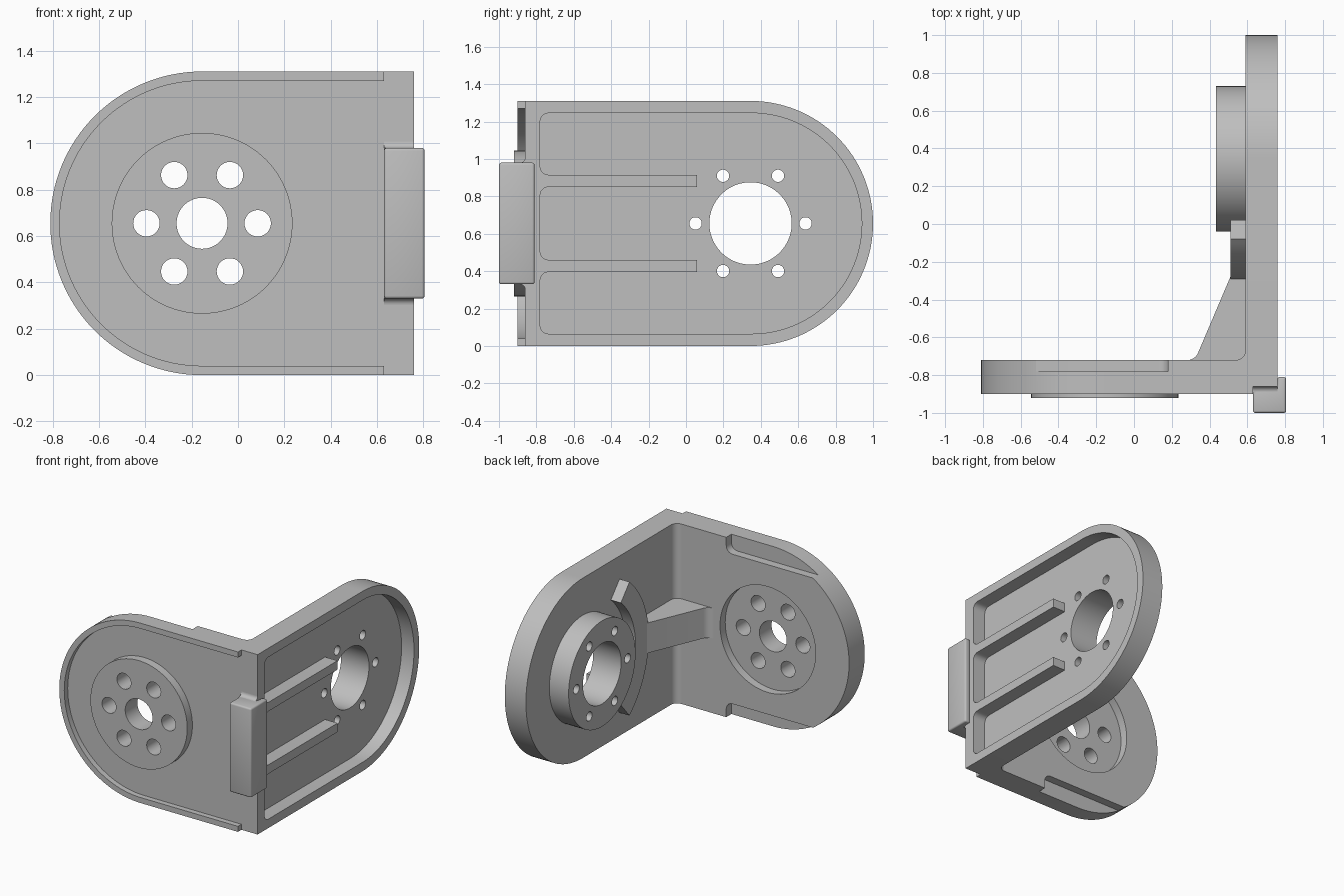
import bpy, bmesh, math
from mathutils import Vector

if "Cube" in bpy.data.objects:
    bpy.data.objects.remove(bpy.data.objects["Cube"])

GREY = bpy.data.materials.new("plain_grey")
GREY.use_nodes = True
GREY.diffuse_color = (0.52, 0.52, 0.52, 1)
GREY.node_tree.nodes["Principled BSDF"].inputs["Base Color"].default_value = GREY.diffuse_color

H = 1.31            # bracket height
MID = H / 2         # height of both bores, and radius of the round ends
FX, SY = -0.155, 0.345   # bore centres: x on front plate, y on side plate


def rounded(corners):
    """Polygon outline; a third value on a corner is its fillet radius."""
    pts, n = [], len(corners)
    for i, c in enumerate(corners):
        p = Vector(c[:2])
        r = c[2] if len(c) > 2 else 0
        if not r:
            pts.append(p)
            continue
        u = (Vector(corners[i - 1][:2]) - p).normalized()
        v = (Vector(corners[(i + 1) % n][:2]) - p).normalized()
        half = u.angle(v) / 2
        centre = p + (u + v).normalized() * (r / math.sin(half))
        t = r / math.tan(half)
        a, b = p + u * t - centre, p + v * t - centre
        start = math.atan2(a.y, a.x)
        turn = (math.atan2(b.y, b.x) - start + math.pi) % math.tau - math.pi
        steps = max(6, int(r * 50))
        for k in range(steps + 1):
            ang = start + turn * k / steps
            pts.append(centre + Vector((math.cos(ang), math.sin(ang))) * r)
    return pts


def circle(cx, cy, r, n=64):
    return [Vector((cx + r * math.cos(math.tau * k / n), cy + r * math.sin(math.tau * k / n)))
            for k in range(n)]


def rect(a0, b0, a1, b1):
    return rounded([(a0, b0), (a1, b0), (a1, b1), (a0, b1)])


def prism(name, axis, outline, lo, hi):
    """Extrude an outline along an axis from lo to hi."""
    place = {"x": lambda p, d: (d, p.x, p.y),
             "y": lambda p, d: (p.x, d, p.y),
             "z": lambda p, d: (p.x, p.y, d)}[axis]
    bm = bmesh.new()
    face = bm.faces.new([bm.verts.new(place(p, lo)) for p in outline])
    bmesh.ops.remove_doubles(bm, verts=bm.verts[:], dist=1e-5)
    face = bm.faces[:][0]
    ext = bmesh.ops.extrude_face_region(bm, geom=[face], use_keep_orig=True)
    move = Vector(place(Vector((0, 0)), hi - lo))
    bmesh.ops.translate(bm, vec=move, verts=[g for g in ext["geom"] if isinstance(g, bmesh.types.BMVert)])
    bmesh.ops.recalc_face_normals(bm, faces=bm.faces[:])
    mesh = bpy.data.meshes.new(name)
    bm.to_mesh(mesh)
    bm.free()
    mesh.materials.append(GREY)
    obj = bpy.data.objects.new(name, mesh)
    bpy.context.collection.objects.link(obj)
    return obj


def bake(obj):
    """Replace the mesh with its modified result."""
    bpy.context.view_layer.update()
    deps = bpy.context.evaluated_depsgraph_get()
    mesh = bpy.data.meshes.new_from_object(obj.evaluated_get(deps))
    obj.modifiers.clear()
    obj.data = mesh


def cut(targets, axis, outline, lo, hi):
    cutter = prism("cutter", axis, outline, lo, hi)
    cutter.hide_render = True
    for obj in targets:
        mod = obj.modifiers.new("cut", "BOOLEAN")
        mod.operation, mod.solver, mod.object = "DIFFERENCE", "EXACT", cutter
        bake(obj)
    bpy.data.objects.remove(cutter)


def bolt_ring(targets, axis, centre, spread, r, lo, hi):
    for k in range(6):
        ang = math.tau * k / 6
        cut(targets, axis, circle(centre + spread * math.cos(ang), MID + spread * math.sin(ang), r, 32), lo, hi)


# Front plate: raised rim round a shallow panel
front = prism("front_plate", "y", rounded(
    [(0.63, 0), (0.63, H), (FX - MID, H, MID), (FX - MID, 0, MID)]), -0.90, -0.72)
rim = 0.04
cut([front], "y", rounded([(1, rim), (1, H - rim), (FX - MID + rim, H - rim, MID - rim),
                           (FX - MID + rim, rim, MID - rim)]), -1, -0.86)
# Edge slots on the back
cut([front], "y", rounded([(-1, 1.2), (0.18, 1.2, 0.05), (0.18, 1.5), (-1, 1.5)]), -0.78, -0.6)
cut([front], "y", rounded([(-1, H - 1.2), (0.18, H - 1.2, 0.05), (0.18, -0.2), (-1, -0.2)]), -0.78, -0.6)
# Round recess on the back, matching disc on the front, and holes
cut([front], "y", circle(FX, MID, 0.385, 96), -0.78, -0.6)
disc = prism("front_disc", "y", circle(FX, MID, 0.39, 96), -0.92, -0.86)
cut([front, disc], "y", circle(FX, MID, 0.11), -1.1, -0.5)
bolt_ring([front, disc], "y", FX, 0.24, 0.057, -1.1, -0.5)

# Side plate with a ribbed pocket on its outer face
side = prism("side_plate", "x", rounded(
    [(-0.86, 0), (1, 0, MID), (1, H, MID), (-0.86, H)]), 0.59, 0.76)
w, f, tip = -0.78, 0.045, 0.06
cut([side], "x", rounded([
    (w, 0.065, f), (0.94, 0.065, 0.59), (0.94, H - 0.065, 0.59), (w, H - 0.065, f),
    (w, 0.915, f), (tip, 0.915), (tip, 0.85), (w, 0.85, f),
    (w, 0.46, f), (tip, 0.46), (tip, 0.395), (w, 0.395, f)]), 0.66, 0.9)

# Bearing boss on the inner face, bored together with the plate
boss = prism("bearing_boss", "x", circle(SY, MID, 0.385, 96), 0.435, 0.59)
cut([side, boss], "x", circle(SY, MID, 0.22, 96), 0.3, 0.9)
bolt_ring([side, boss], "x", SY, 0.294, 0.033, 0.3, 0.9)

# Curved stop rib facing the front plate
sweep = [math.pi + math.radians(49) * k / 16 for k in range(-16, 17)]
arc = [Vector((SY + r * math.cos(a), MID + r * math.sin(a)))
       for r, angles in ((0.645, sweep), (0.493, sweep[::-1])) for a in angles]
stop = prism("curved_stop", "x", arc, 0.51, 0.59)

# Gusset and inside corner fillet
gusset = prism("gusset", "z", rounded(
    [(0.6, -0.73), (0.28, -0.73), (0.28, -0.72), (0.323, -0.72, 0.06),
     (0.51, -0.28), (0.6, -0.28)]), MID - 0.11, MID + 0.11)
fillet = prism("corner_fillet", "z", rounded(
    [(0.6, -0.73), (0.53, -0.73), (0.53, -0.72), (0.59, -0.72, 0.05),
     (0.59, -0.66), (0.6, -0.66)]), 0, H)

# Corner block wrapping the outer edge, blended into the panel above and below
block = prism("corner_block", "z", rounded(
    [(0.63, -1), (0.805, -1), (0.805, -0.81), (0.76, -0.81), (0.76, -0.86), (0.63, -0.86)]), 0.33, 0.98)
bev = block.modifiers.new("soft_edges", "BEVEL")
bev.width, bev.segments = 0.012, 3
bake(block)
blends = []
for name, s in (("lower_blend", -1), ("upper_blend", 1)):
    z = MID + s * 0.325
    blends.append(prism(name, "x", rounded(
        [(-0.85, z + s * 0.035), (-0.86, z + s * 0.035), (-0.86, z, 0.028),
         (-0.895, z), (-0.895, z - s * 0.02), (-0.85, z - s * 0.02)]), 0.63, 0.76))

# Smooth the round surfaces and keep hard edges sharp
bpy.ops.object.select_all(action="DESELECT")
for obj in [front, disc, side, boss, stop, gusset, fillet, block] + blends:
    obj.select_set(True)
    bpy.context.view_layer.objects.active = obj
bpy.ops.object.shade_smooth_by_angle(angle=math.radians(30))
